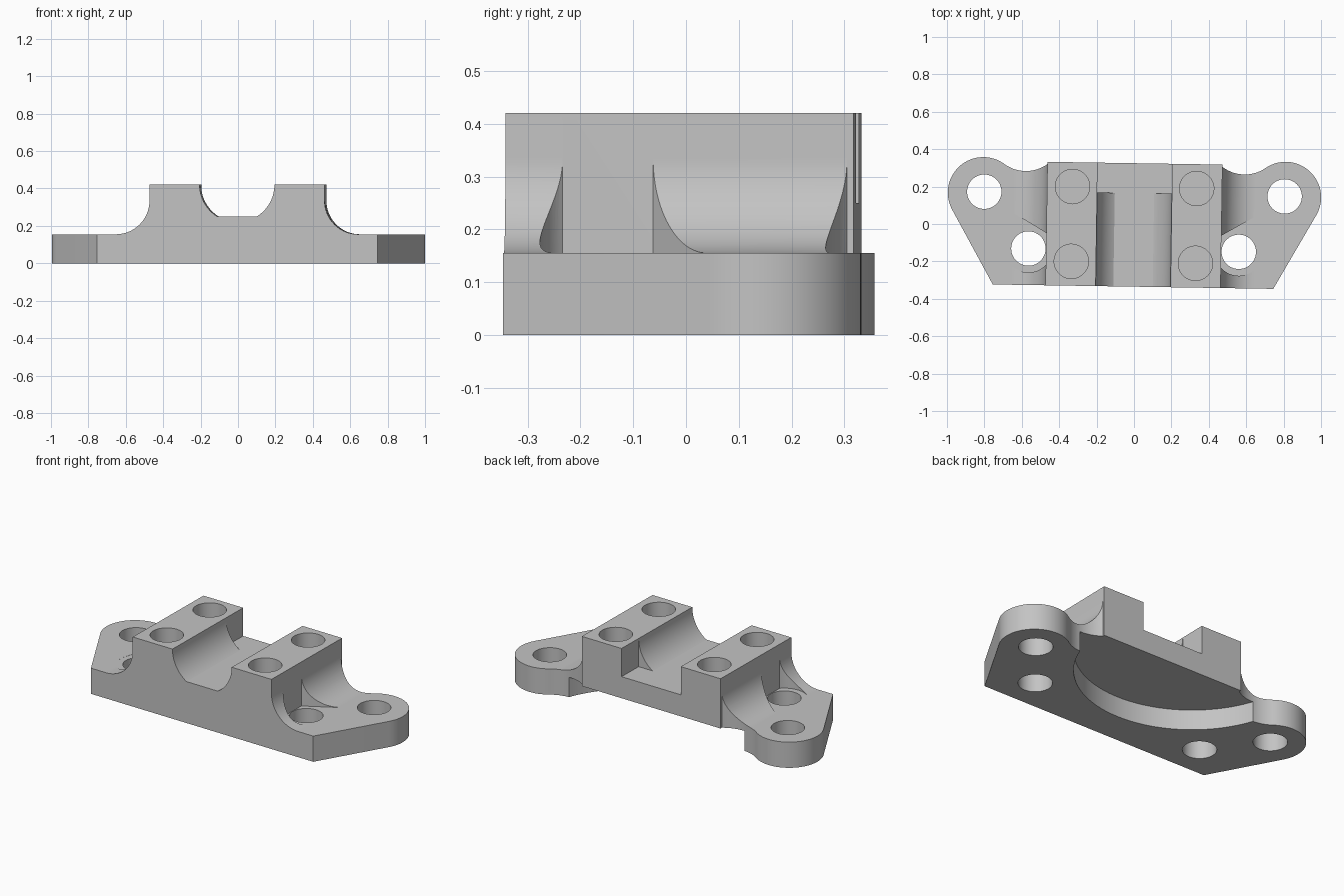
import bpy
import bmesh
from math import cos, sin, radians
from mathutils import Matrix

cube = bpy.data.objects.get("Cube")
if cube:
    bpy.data.objects.remove(cube, do_unlink=True)

grey = bpy.data.materials.new("machined_grey")
grey.use_nodes = True
grey.diffuse_color = (0.55, 0.55, 0.55, 1)
grey.node_tree.nodes["Principled BSDF"].inputs["Base Color"].default_value = (0.55, 0.55, 0.55, 1)


def arc(cx, cy, r, start, end, n=24):
    angles = [radians(start + (end - start) * i / n) for i in range(n + 1)]
    return [(cx + r * cos(a), cy + r * sin(a)) for a in angles]


def mirrored(half):
    """Close a right-hand half outline with its mirror image."""
    return half + [(-x, y) for x, y in reversed(half)]


def prism(name, outline, low, high, along_y=False):
    """Extrude a flat outline along z, or along y for an x-z outline."""
    bm = bmesh.new()
    if along_y:
        verts = [bm.verts.new((x, low, z)) for x, z in outline]
        step = (0, high - low, 0)
    else:
        verts = [bm.verts.new((x, y, low)) for x, y in outline]
        step = (0, 0, high - low)
    face = bm.faces.new(verts)
    out = bmesh.ops.extrude_face_region(bm, geom=[face])
    moved = [v for v in out["geom"] if isinstance(v, bmesh.types.BMVert)]
    bmesh.ops.translate(bm, verts=moved, vec=step)
    bmesh.ops.recalc_face_normals(bm, faces=bm.faces)
    mesh = bpy.data.meshes.new(name)
    bm.to_mesh(mesh)
    bm.free()
    mesh.materials.append(grey)
    obj = bpy.data.objects.new(name, mesh)
    bpy.context.collection.objects.link(obj)
    return obj


def combine(target, tool, operation="DIFFERENCE"):
    tool.hide_render = True
    mod = target.modifiers.new("cut", "BOOLEAN")
    mod.operation = operation
    mod.solver = "EXACT"
    mod.object = tool
    bpy.context.view_layer.objects.active = target
    bpy.ops.object.modifier_apply(modifier=mod.name)
    bpy.data.objects.remove(tool, do_unlink=True)


def drill(target, x, y, r, low, high):
    hole = arc(x, y, r, 0, 360, 48)[:-1]
    combine(target, prism("hole_cutter", hole, low, high))


# Plan outline: straight front, rounded ears, concave blends, square back
block_x, top_z, plate_z = 0.468, 0.42, 0.155
plan = [(0.75, -0.335)]
plan += arc(0.808, 0.155, 0.19, -29.4, 125.3, 40)
plan += arc(0.585, 0.47, 0.196, -54.7, -126.7)[1:]
plan += [(block_x, 0.325)]
bracket = prism("mounting_bracket", mirrored(plan), -0.5, 1)

# Front profile: thin plate, filleted block, round saddle with flat floor
section = [(1.2, 0), (1.2, plate_z)]
section += arc(0.648, 0.335, 0.18, 270, 180)
section += [(block_x, top_z)]
section += arc(0, top_z, 0.2, 0, -58.2)
combine(bracket, prism("section", mirrored(section), -1, 1, True), "INTERSECT")

# Square rear end of the saddle
rear = mirrored([(0.2, 0.165), (0.2, 0.6)])
combine(bracket, prism("rear_channel_cutter", rear, 0.25, 0.8))

# Curved relief under the back
relief = arc(0, 0.49, 0.63, 0, 360, 128)[:-1]
combine(bracket, prism("relief_cutter", relief, -0.5, 0.12))

# Spot-face pockets, ear and inner through holes, blind holes in the block
pocket = arc(0.5625, -0.14, 0.128, 222.4, 380, 40)
pocket += [(0.64, 0.045), (block_x, -0.055)]
for side in (1, -1):
    shape = [(side * x, y) for x, y in pocket]
    combine(bracket, prism("pocket_cutter", shape, plate_z - 0.001, 0.8))
    drill(bracket, side * 0.803, 0.16, 0.092, -0.5, 0.8)
    drill(bracket, side * 0.5625, -0.14, 0.092, -0.5, 0.8)
    for y in (0.195, -0.205):
        drill(bracket, side * 0.332, y, 0.092, 0.2, 0.8)

# Slight turn of the whole part, then smooth the curved walls
bracket.data.transform(Matrix.Rotation(radians(-0.9), 4, "Z"))
bpy.ops.object.select_all(action="DESELECT")
bracket.select_set(True)
bpy.context.view_layer.objects.active = bracket
bpy.ops.object.shade_smooth_by_angle(angle=radians(30))
